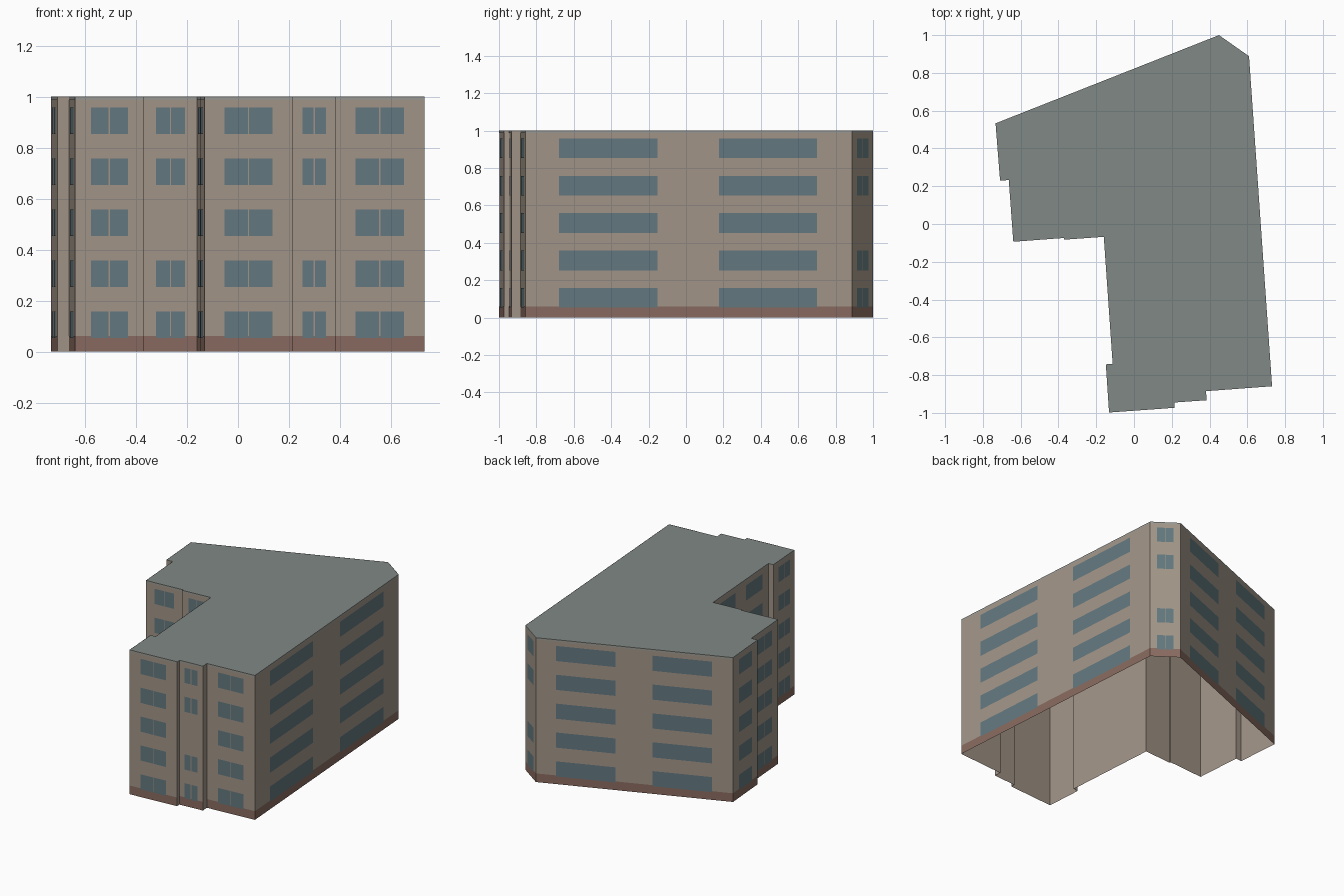
import bpy, bmesh
from mathutils import Vector

if "Cube" in bpy.data.objects:
    bpy.data.objects.remove(bpy.data.objects["Cube"])

HEIGHT = 1.0
FLOORS = 5
OUT = 0.002  # how far surface panels stand off the wall

# Building outline, counter-clockwise seen from above
OUTLINE = [Vector(p) for p in [
    (0.45, 1.0), (-0.733, 0.533), (-0.709, 0.229), (-0.663, 0.233),
    (-0.639, -0.094), (-0.371, -0.074), (-0.37, -0.083), (-0.16, -0.068),
    (-0.113, -0.74), (-0.149, -0.743), (-0.132, -0.998), (0.215, -0.973),
    (0.213, -0.945), (0.385, -0.933), (0.381, -0.885), (0.731, -0.859),
    (0.609, 0.888)]]
EDGES = list(zip(OUTLINE, OUTLINE[1:] + OUTLINE[:1]))
FACADES = [e for e in EDGES if (e[1] - e[0]).length > 0.1]


def material(name, rgb):
    m = bpy.data.materials.new(name)
    m.diffuse_color = (*rgb, 1)
    m.use_nodes = True
    m.node_tree.nodes["Principled BSDF"].inputs["Base Color"].default_value = m.diffuse_color
    return m


def make_object(name, bm, mat):
    me = bpy.data.meshes.new(name)
    bm.to_mesh(me)
    bm.free()
    me.materials.append(mat)
    ob = bpy.data.objects.new(name, me)
    bpy.context.collection.objects.link(ob)
    return ob


def panel(bm, edge, t0, t1, z0, z1, out):
    """Vertical rectangle on a wall between fractions t0 and t1."""
    a, b = edge
    d = b - a
    offset = Vector((d.y, -d.x)).normalized() * out
    p, q = a + d * t0 + offset, a + d * t1 + offset
    bm.faces.new([bm.verts.new((v.x, v.y, z)) for v, z in
                  ((p, z0), (q, z0), (q, z1), (p, z1))])


# Wall shell, open underneath
bm = bmesh.new()
for e in EDGES:
    panel(bm, e, 0, 1, 0, HEIGHT, 0)
bmesh.ops.remove_doubles(bm, verts=bm.verts, dist=0.0001)
make_object("walls", bm, material("render_beige", (0.36, 0.30, 0.245)))

# Flat roof
bm = bmesh.new()
bm.faces.new([bm.verts.new((p.x, p.y, HEIGHT)) for p in OUTLINE])
make_object("roof", bm, material("roof_grey", (0.22, 0.25, 0.235)))

# Brick plinth and pale roof trim along the main facades
bm = bmesh.new()
for e in FACADES:
    panel(bm, e, 0, 1, 0, 0.06, OUT / 2)
make_object("plinth", bm, material("brick", (0.25, 0.145, 0.115)))
bm = bmesh.new()
for e in FACADES:
    panel(bm, e, 0, 1, 0.987, HEIGHT, OUT / 2)
make_object("roof_trim", bm, material("trim_grey", (0.33, 0.32, 0.29)))

# Windows: paired panes on short walls, two wide bands on long walls
bm = bmesh.new()
for e in FACADES:
    length = (e[1] - e[0]).length
    if length > 0.5:
        spans = [(0.103, 0.404), (0.592, 0.893)]
    else:
        gap = 0.0025 / length
        spans = [(0.23, 0.5 - gap), (0.5 + gap, 0.77)]
    for floor in range(FLOORS):
        if floor == 2 and length < 0.23:
            continue  # narrow walls have a blank middle floor
        z = 0.053 + floor * HEIGHT / FLOORS
        for t0, t1 in spans:
            panel(bm, e, t0, t1, z, z + 0.105, OUT)
make_object("windows", bm, material("glass", (0.125, 0.19, 0.215)))
